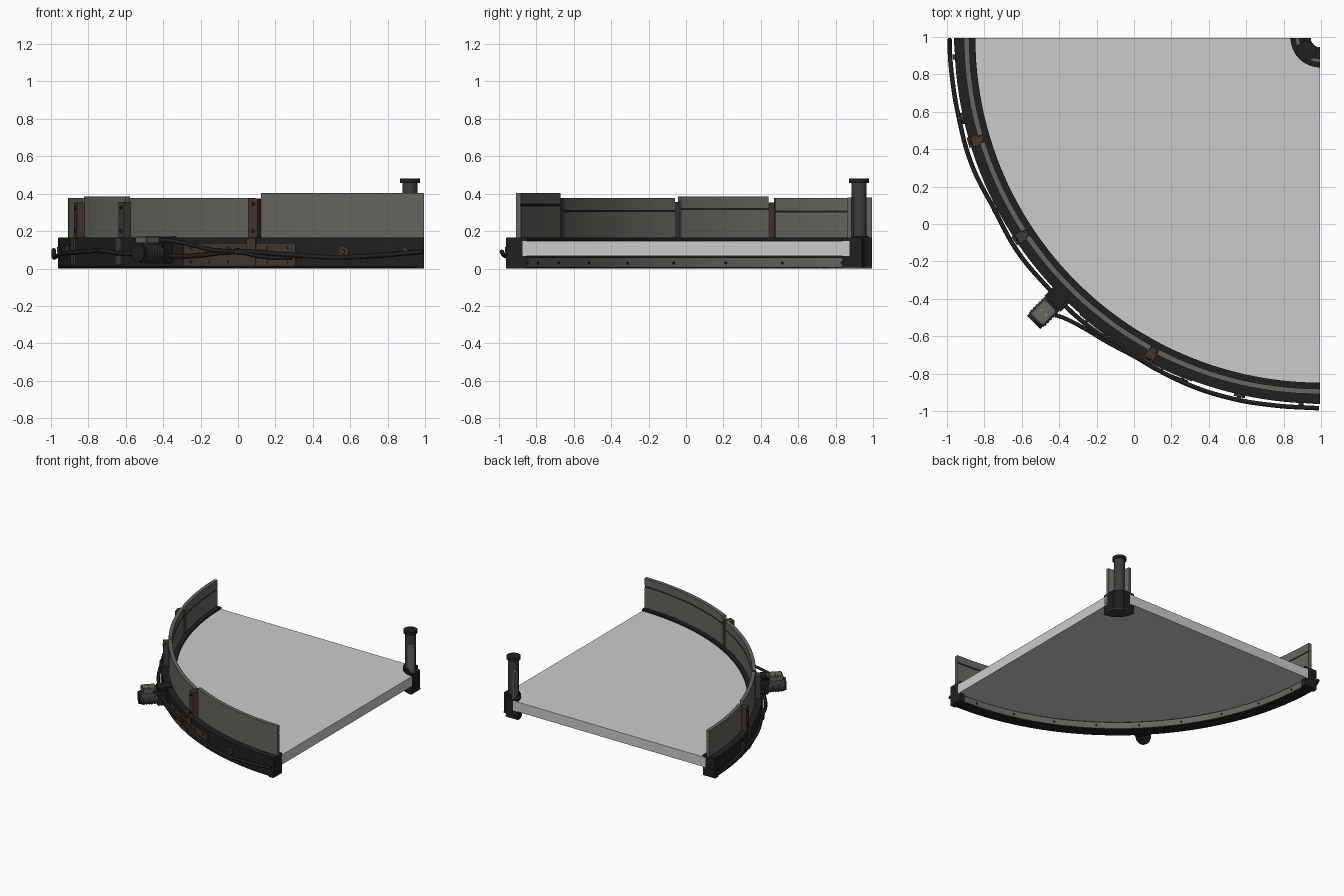
import bpy, bmesh
from math import cos, sin, pi, radians
from mathutils import Vector, Matrix

if "Cube" in bpy.data.objects:
    bpy.data.objects.remove(bpy.data.objects["Cube"])

CX, CY = 0.995, 0.995   # pivot of the 90 degree bend


def material(name, col):
    m = bpy.data.materials.new(name)
    m.diffuse_color = (*col, 1)
    m.use_nodes = True
    m.node_tree.nodes["Principled BSDF"].inputs["Base Color"].default_value = m.diffuse_color
    return m


BLACK = material("black", (0.014, 0.014, 0.014))
STEEL = material("dark_steel", (0.13, 0.13, 0.115))
BROWN = material("bronze", (0.055, 0.037, 0.028))
GREY = material("charcoal", (0.045, 0.045, 0.042))
ORANGE = material("orange", (0.5, 0.2, 0.03))


def polar(r, a, z):
    # angle a in degrees, from -x towards -y
    return Vector((CX - r * cos(radians(a)), CY - r * sin(radians(a)), z))


def finish(name, bm, mat):
    bmesh.ops.recalc_face_normals(bm, faces=bm.faces)
    me = bpy.data.meshes.new(name)
    bm.to_mesh(me)
    bm.free()
    me.polygons.foreach_set("use_smooth", [True] * len(me.polygons))
    me.set_sharp_from_angle(angle=radians(30))
    if mat:
        me.materials.append(mat)
    ob = bpy.data.objects.new(name, me)
    bpy.context.collection.objects.link(ob)
    return ob


def sweep(name, profile, a0, a1, mat, n=None):
    # turn an (r, z) profile about the pivot
    n = n or max(1, round((a1 - a0) / 1.8))
    bm = bmesh.new()
    rings = [[bm.verts.new(polar(r, a0 + (a1 - a0) * i / n, z)) for r, z in profile]
             for i in range(n + 1)]
    k = len(profile)
    for p, q in zip(rings, rings[1:]):
        for j in range(k):
            bm.faces.new((p[j], p[(j + 1) % k], q[(j + 1) % k], q[j]))
    bm.faces.new(rings[0])
    bm.faces.new(rings[-1])
    return finish(name, bm, mat)


def arc(name, r0, r1, z0, z1, a0, a1, mat, n=None):
    return sweep(name, [(r0, z0), (r1, z0), (r1, z1), (r0, z1)], a0, a1, mat, n)


def box(name, r, a, z, size, mat, bevel=0):
    # size = radial, tangential, height
    bm = bmesh.new()
    bmesh.ops.create_cube(bm, size=1)
    bmesh.ops.scale(bm, vec=size, verts=bm.verts)
    if bevel:
        bmesh.ops.bevel(bm, geom=bm.edges[:], offset=bevel, segments=2, affect='EDGES')
    bm.transform(Matrix.Translation(polar(r, a, z)) @ Matrix.Rotation(radians(a) + pi, 4, 'Z'))
    return finish(name, bm, mat)


def cyl(name, start, end, rad, mat, sides=20):
    d = end - start
    bm = bmesh.new()
    bmesh.ops.create_cone(bm, cap_ends=True, segments=sides, radius1=rad, radius2=rad, depth=d.length)
    bm.transform(Matrix.Translation((start + end) / 2) @ d.to_track_quat('Z', 'Y').to_matrix().to_4x4())
    return finish(name, bm, mat)


def cable(name, pts, rad):
    cu = bpy.data.curves.new(name, 'CURVE')
    cu.dimensions = '3D'
    cu.bevel_depth, cu.bevel_resolution, cu.resolution_u = rad, 2, 6
    cu.use_fill_caps = True
    s = cu.splines.new('BEZIER')
    s.bezier_points.add(len(pts) - 1)
    for b, p in zip(s.bezier_points, pts):
        b.co = polar(*p)
        b.handle_left_type = b.handle_right_type = 'AUTO'
    ob = bpy.data.objects.new(name, cu)
    bpy.context.collection.objects.link(ob)
    cu.materials.append(BLACK)


# belt slab and outer frame
arc("belt", 0.12, 1.87, 0.068, 0.148, 0, 90, None)
sweep("outer_frame", [(1.858, 0.004), (1.945, 0.0), (1.955, 0.01), (1.955, 0.165), (1.843, 0.165),
                      (1.843, 0.151), (1.865, 0.149), (1.865, 0.066), (1.858, 0.06)], 0, 90, BLACK)
arc("inner_rail", 1.85, 1.86, 0.006, 0.058, 1.5, 88.5, STEEL)
for i, a in enumerate((0, 88.8)):
    arc(f"frame_end_cap_{i}", 1.847, 1.957, 0.0, 0.164, a, a + 1.2, BLACK)
for i in range(9):
    a = 5 + i * 10
    cyl(f"rail_screw_{i}", polar(1.857, a, 0.03), polar(1.845, a, 0.03), 0.008, BLACK, 10)

# guide walls with their grooves, between the brackets
posts = (16.6, 33.6, 61.9)
walls = ((0, 16.0, 0.378, 0.305), (17.2, 33.0, 0.385, 0.318),
         (34.2, 61.3, 0.378, 0.308), (62.7, 90, 0.405, 0.34))
for i, (a0, a1, top, g) in enumerate(walls):
    sweep(f"guide_wall_{i}", [(1.876, 0.16), (1.904, 0.16), (1.904, top), (1.876, top), (1.876, g + 0.006),
                              (1.882, g + 0.006), (1.882, g - 0.006), (1.876, g - 0.006)], a0, a1, STEEL)
    arc(f"wall_groove_{i}", 1.88, 1.883, g - 0.006, g + 0.006, a0 + 0.1, a1 - 0.1, BLACK)
for i, (a, top) in enumerate(zip(posts, (0.352, 0.355, 0.375))):
    mat = GREY if i == 1 else BROWN
    box(f"bracket_post_{i}", 1.924, a, (0.16 + top) / 2, (0.04, 0.056, top - 0.16), mat)
    box(f"bracket_spacer_{i}", 1.893, a, (0.16 + top) / 2, (0.026, 0.034, top - 0.16), mat)
    box(f"bracket_strap_{i}", 1.957, a, 0.09, (0.014, 0.056, 0.145), mat)
    for j, z in enumerate((0.2, top - 0.03)):
        cyl(f"bracket_bolt_{i}_{j}", polar(1.94, a, z), polar(1.95, a, z), 0.01, BLACK, 10)

# side plate with screws, and frame bolts
arc("side_plate", 1.953, 1.961, 0.015, 0.13, 49, 69.5, BROWN)
for i in range(6):
    for j, z in enumerate((0.035, 0.11)):
        a = 50.5 + i * 3.5
        cyl(f"plate_screw_{i}_{j}", polar(1.955, a, z), polar(1.967, a, z), 0.008, GREY, 10)
for i, a in enumerate((12.7, 77.3)):
    cyl(f"frame_boss_{i}", polar(1.95, a, 0.09), polar(1.968, a, 0.09), 0.03, BROWN)
    cyl(f"frame_boss_bolt_{i}", polar(1.96, a, 0.09), polar(1.985, a, 0.09), 0.013, GREY, 6)
for i, a in enumerate((3, 87)):
    cyl(f"end_bolt_{i}", polar(1.95, a, 0.1), polar(1.966, a, 0.1), 0.014, GREY, 12)

# drive motor
MA = 44.8
box("gearbox", 1.985, MA, 0.095, (0.08, 0.12, 0.13), BLACK, 0.008)
box("motor_bracket", 1.965, MA, 0.1, (0.1, 0.09, 0.145), BLACK)
cyl("motor_body", polar(2.02, MA, 0.086), polar(2.14, MA, 0.086), 0.054, GREY, 24)
for i in range(5):
    r = 2.035 + i * 0.021
    cyl(f"motor_fin_{i}", polar(r, MA, 0.086), polar(r + 0.009, MA, 0.086), 0.058, GREY, 24)
cyl("motor_fan_cover", polar(2.135, MA, 0.086), polar(2.158, MA, 0.086), 0.05, BLACK, 24)
box("terminal_box", 2.083, MA, 0.153, (0.105, 0.09, 0.04), STEEL, 0.006)
for i, da in enumerate((-0.5, 0.5)):
    cyl(f"terminal_dot_{i}", polar(2.083, MA + da, 0.17), polar(2.083, MA + da, 0.175), 0.006, ORANGE, 8)

# cables along the outside, pinched in by clips
cable("long_cable", [(1.98, 0.2, 0.1), (1.981, 1.5, 0.068), (1.979, 6, 0.065), (1.978, 12, 0.08),
                     (1.982, 20, 0.085), (1.968, 28, 0.095), (1.98, 35, 0.08), (1.975, 42, 0.075),
                     (1.978, 50, 0.065), (1.968, 59.5, 0.09), (1.982, 68, 0.075), (1.985, 76, 0.06),
                     (1.98, 83, 0.07), (1.98, 89.8, 0.09)], 0.012)
cable("motor_cable", [(2.05, 46.3, 0.15), (2.03, 47.5, 0.15), (2.0, 51, 0.13), (1.985, 55, 0.1),
                      (1.972, 59.5, 0.09), (1.978, 65, 0.06), (1.975, 69, 0.06)], 0.011)
for i, a in enumerate((28, 59.5)):
    box(f"cable_clip_{i}", 1.967, a, 0.092, (0.03, 0.02, 0.035), BLACK)

# inner hub, guide wall and capped post
arc("inner_hub", 0.055, 0.158, 0.008, 0.165, 0, 90, BLACK, 12)
arc("hub_base_plate", 0.05, 0.164, 0.0, 0.01, 0, 90, GREY, 12)
arc("inner_guide_wall", 0.11, 0.132, 0.16, 0.38, 0, 90, STEEL, 12)
PX, PY = 0.92, 0.925


def upright(name, z0, z1, rad, mat):
    cyl(name, Vector((PX, PY, z0)), Vector((PX, PY, z1)), rad, mat, 24)


upright("corner_post", 0.1, 0.46, 0.041, GREY)
upright("post_cap", 0.456, 0.48, 0.053, BLACK)
upright("post_collar", 0.16, 0.175, 0.05, BLACK)
